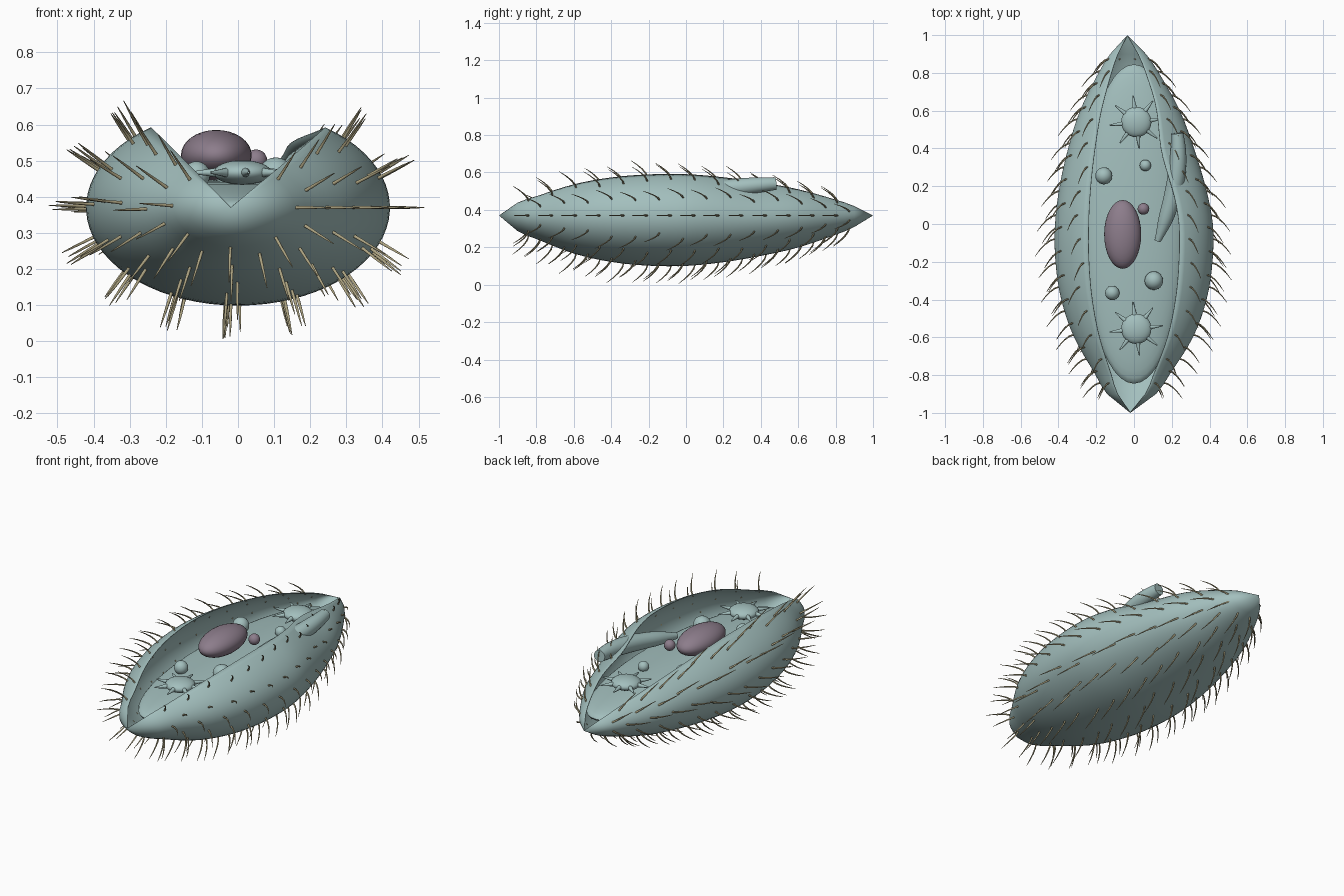
import bpy, bmesh, math, random
from mathutils import Vector

if "Cube" in bpy.data.objects:
    bpy.data.objects.remove(bpy.data.objects["Cube"])

random.seed(4)
CZ = 0.37          # height of the body axis
RATIO = 0.645      # section height / width
RIM = math.radians(55)
STATIONS = [(-1, 0), (-.9, .13), (-.8, .195), (-.6, .315), (-.4, .385), (-.2, .416), (0, .418),
            (.2, .387), (.4, .335), (.6, .265), (.8, .16), (.9, .095), (1, 0)]


def material(name, rgb):
    m = bpy.data.materials.new(name)
    m.diffuse_color = (*rgb, 1)
    m.use_nodes = True
    m.node_tree.nodes["Principled BSDF"].inputs["Base Color"].default_value = m.diffuse_color
    return m


TEAL = material("pale teal", (.365, .52, .51))
PURPLE = material("dusty purple", (.265, .205, .26))
TAN = material("tan bristle", (.41, .36, .215))


def half_width(y):
    """Smooth interpolation of the body outline."""
    n = len(STATIONS)
    for i in range(n - 1):
        (y0, w0), (y1, w1) = STATIONS[i], STATIONS[i + 1]
        if y <= y1:
            def slope(k):
                a, b = STATIONS[max(k - 1, 0)], STATIONS[min(k + 1, n - 1)]
                return (b[1] - a[1]) / (b[0] - a[0])
            h = y1 - y0
            t = (y - y0) / h
            return ((2*t**3 - 3*t**2 + 1) * w0 + (t**3 - 2*t**2 + t) * h * slope(i)
                    + (3*t**2 - 2*t**3) * w1 + (t**3 - t**2) * h * slope(i + 1))
    return 0


def centre_x(y):
    return -.035 * y if y > 0 else -.02 * y ** 4


def skin_point(y, a):
    w = half_width(y)
    # shallow mouth groove pressed into the right rim
    groove = .035 * math.exp(-((y - .38) / .2) ** 2) * max(0, math.cos(a - RIM)) ** 4
    return Vector((centre_x(y) + w * math.cos(a) - groove, y, CZ + RATIO * w * math.sin(a)))


def finish(bm, name, mat, angle=40):
    bmesh.ops.recalc_face_normals(bm, faces=bm.faces)
    me = bpy.data.meshes.new(name)
    bm.to_mesh(me)
    bm.free()
    ob = bpy.data.objects.new(name, me)
    bpy.context.collection.objects.link(ob)
    me.materials.append(mat)
    bpy.ops.object.select_all(action='DESELECT')
    ob.select_set(True)
    bpy.context.view_layer.objects.active = ob
    bpy.ops.object.shade_smooth_by_angle(angle=math.radians(angle))
    return ob


def blob(name, loc, radii, mat, seg=32):
    bm = bmesh.new()
    bmesh.ops.create_uvsphere(bm, u_segments=seg, v_segments=seg // 2, radius=1)
    for v in bm.verts:
        v.co = Vector([c * r + l for c, r, l in zip(v.co, radii, loc)])
    return finish(bm, name, mat)


def sweep(bm, pts, radii, sides):
    """Tapered tube through a list of points."""
    rings = []
    for i, p in enumerate(pts):
        d = (pts[min(i + 1, len(pts) - 1)] - pts[max(i - 1, 0)]).normalized()
        u = d.cross(Vector((.13, .31, .94))).normalized()
        v = d.cross(u)
        rings.append([bm.verts.new(p + radii[i] * (u * math.cos(k * math.tau / sides)
                      + v * math.sin(k * math.tau / sides))) for k in range(sides)])
    for r0, r1 in zip(rings, rings[1:]):
        for k in range(sides):
            j = (k + 1) % sides
            bm.faces.new((r0[k], r0[j], r1[j], r1[k]))
    bm.faces.new(rings[0][::-1])
    bm.faces.new(rings[-1])


# Body shell: elliptical sections left open along the top
bm = bmesh.new()
A0, A1, N = math.radians(-235), RIM, 56
rings = []
for i in range(37):
    y = -.9 + i * .05
    rings.append([bm.verts.new(skin_point(y, A0 + (A1 - A0) * k / N)) for k in range(N + 1)])
for r0, r1 in zip(rings, rings[1:]):
    for k in range(N):
        bm.faces.new((r0[k], r0[k + 1], r1[k + 1], r1[k]))
for ring, y in ((rings[0], -1), (rings[-1], 1)):
    tip = bm.verts.new((centre_x(y), y, CZ))
    for k in range(N):
        bm.faces.new((tip, ring[k], ring[k + 1]))
shell = finish(bm, "body_shell", TEAL, 50)
thick = shell.modifiers.new("wall", 'SOLIDIFY')
thick.thickness = .004

# Inner floor, nuclei and round vacuoles
blob("inner_floor", (0, 0, CZ), (.27, .845, .08), TEAL, 48)
blob("large_nucleus", (-.06, -.055, .515), (.098, .182, .07), PURPLE)
blob("small_nucleus", (.05, .08, .5), (.031, .031, .031), PURPLE, 20)
for i, (x, y, r) in enumerate([(-.16, .255, .045), (.06, .31, .03), (.105, -.3, .049), (-.115, -.365, .038)]):
    blob(f"vacuole_{i + 1}", (x, y, .46), (r, r, r), TEAL, 24)

# Star-shaped vacuoles: flattened bulb with eight spikes
for name, y in (("front_star", -.555), ("rear_star", .54)):
    c = Vector((.012, y, .467))
    blob(name + "_bulb", c, (.08, .08, .034), TEAL)
    bm = bmesh.new()
    for k in range(8):
        a = k * math.tau / 8 + .12
        d = Vector((math.cos(a), math.sin(a), 0))
        sweep(bm, [c + d * .065, c + d * .1, c + d * .142], [.014, .009, .003], 10)
    finish(bm, name + "_spikes", TEAL, 60)

# Gullet tube passing through the right wall
bm = bmesh.new()
P = [Vector(p) for p in ((.228, .48, .54), (.247, .33, .53), (.228, .17, .51), (.125, -.09, .47))]
pts, rad = [], []
for i in range(17):
    t = i / 16
    s = 1 - t
    pts.append(P[0]*s**3 + P[1]*3*s*s*t + P[2]*3*s*t*t + P[3]*t**3)
    rad.append(.033 + .014 * math.sin(math.pi * t) if t < .85 else .039 - .15 * (t - .85))
sweep(bm, pts, rad, 20)
finish(bm, "gullet", TEAL)

# Cilia: thirteen staggered rows of curved bristles swept towards the front
bm = bmesh.new()
for row in range(13):
    for i in range(14):
        wander = 0 if row == 2 else random.uniform(-2, 5)
        a = math.radians(45 - 22.5 * row - wander)
        out = Vector((math.cos(a), 0, math.sin(a) / RATIO)).normalized()
        y = -.84 + (i + (.5 if row % 2 else 0)) * .127
        p = skin_point(y, a) - out * .006
        k = random.uniform(.94, 1.1)
        pts = [p + (out * .1 * t + Vector((0, -.085 * t ** 1.7, 0))) * k for t in (0, .25, .5, .75, 1)]
        sweep(bm, pts, [.0048, .0044, .0038, .0028, .001], 6)
finish(bm, "cilia", TAN, 60)
